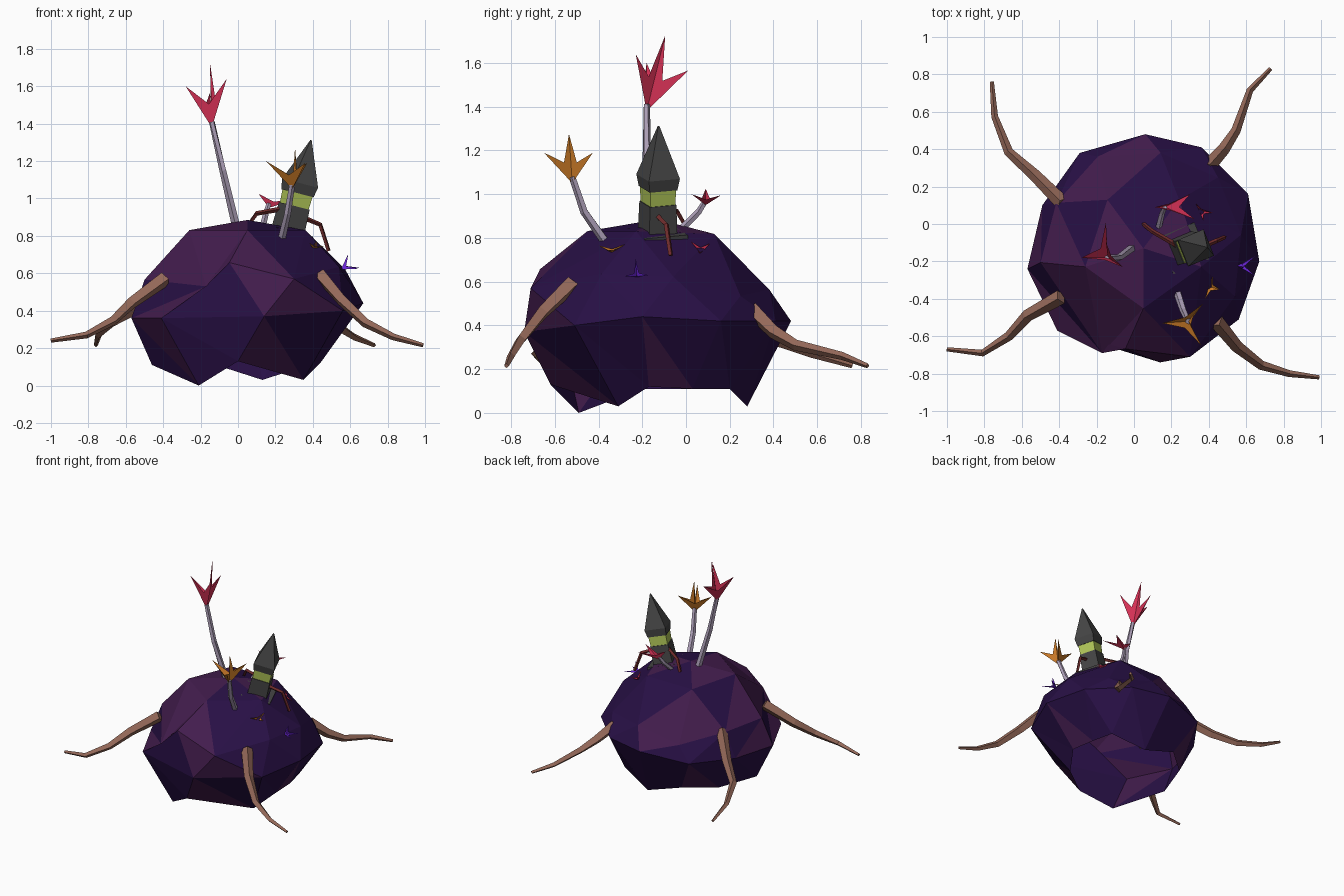
import bpy, bmesh, random
from math import pi, sin, cos, radians, degrees, atan2
from mathutils import Vector, Matrix

if "Cube" in bpy.data.objects:
    bpy.data.objects.remove(bpy.data.objects["Cube"])

random.seed(11)


def mat(name, r, g, b):
    m = bpy.data.materials.new(name)
    m.diffuse_color = (r, g, b, 1)
    m.use_nodes = True
    m.node_tree.nodes["Principled BSDF"].inputs["Base Color"].default_value = m.diffuse_color
    return m


INDIGO = mat("indigo", 0.021, 0.005, 0.060)
PLUM = mat("plum", 0.056, 0.012, 0.075)
BARK = mat("bark", 0.30, 0.14, 0.10)
STEM = mat("pale_stem", 0.42, 0.35, 0.48)
RED = mat("red_petal", 0.65, 0.03, 0.09)
ORANGE = mat("orange_petal", 0.58, 0.19, 0.02)
VIOLET = mat("violet_petal", 0.16, 0.02, 0.75)
STONE = mat("dark_stone", 0.06, 0.06, 0.06)
LIME = mat("lime_band", 0.45, 0.58, 0.10)
MAROON = mat("maroon_twig", 0.16, 0.025, 0.025)


def finish(name, bm, *mats):
    me = bpy.data.meshes.new(name)
    bm.to_mesh(me)
    bm.free()
    ob = bpy.data.objects.new(name, me)
    bpy.context.collection.objects.link(ob)
    for m in mats:
        me.materials.append(m)
    return ob


def tube(name, pts, r0, r1, material, sides=4):
    """Tapered faceted tube along a path."""
    pts = [Vector(p) for p in pts]
    bm = bmesh.new()
    rings = []
    n = len(pts) - 1
    for i, p in enumerate(pts):
        d = (pts[min(i + 1, n)] - pts[max(i - 1, 0)]).normalized()
        u = d.cross(Vector((0, 0, 1)))
        u = u.normalized() if u.length > 0.05 else Vector((1, 0, 0))
        w = u.cross(d)
        r = r0 + (r1 - r0) * i / n
        rings.append([bm.verts.new(p + r * (u * cos(a) + w * sin(a)))
                      for a in (2 * pi * k / sides for k in range(sides))])
    for a, b in zip(rings, rings[1:]):
        for k in range(sides):
            j = (k + 1) % sides
            bm.faces.new((a[k], a[j], b[j], b[k]))
    bm.faces.new(rings[0])
    bm.faces.new(rings[-1])
    bmesh.ops.recalc_face_normals(bm, faces=bm.faces)
    return finish(name, bm, material)


def flower(name, base, tips, material, depth=0.52):
    """Star-shaped cup: pointed petals joined by low valleys."""
    bm = bmesh.new()
    base = Vector(base)
    tips = [Vector(t) for t in tips]
    n = len(tips)
    b = bm.verts.new(base)
    tv = [bm.verts.new(t) for t in tips]
    vv = [bm.verts.new(base.lerp((tips[i] + tips[(i + 1) % n]) / 2, depth))
          for i in range(n)]
    for i in range(n):
        bm.faces.new((b, vv[i - 1], tv[i]))
        bm.faces.new((b, tv[i], vv[i]))
    bmesh.ops.recalc_face_normals(bm, faces=bm.faces)
    return finish(name, bm, material)


# Body: faceted shell, widest ring and jagged open rim set by hand
widest = [(.67, -.20, .44), (.61, .16, .42), (.36, .41, .42), (.06, .48, .42), (-.29, .38, .38),
          (-.49, .10, .37), (-.57, -.24, .36), (-.41, -.57, .36), (.14, -.74, .37), (.56, -.51, .40)]
rim = [(.42, .03, .11), (.38, .20, .11), (.13, .28, .03), (-.15, .27, .12), (-.35, .10, .11),
       (-.46, -.20, .11), (-.21, -.49, .0), (0, -.62, .13), (.35, -.31, .03), (.44, -.17, .12)]
bm = bmesh.new()
bmesh.ops.create_icosphere(bm, subdivisions=2, radius=1,
                           matrix=Matrix.Rotation(radians(-18), 4, 'Z'))
bmesh.ops.delete(bm, geom=[v for v in bm.verts if v.co.z < -0.6], context='VERTS')
for v in bm.verts:
    c = v.co.copy()
    angle = degrees(atan2(c.y, c.x)) % 360
    if c.z < -0.3:
        v.co = rim[round((angle - 18) / 36) % 10]
    elif c.z < 0.1:
        v.co = widest[round(angle / 36) % 10]
    else:
        slot = round((angle - 18) / 36) % 10
        z = 0.37 + 0.53 * c.z
        if c.z < 0.7:
            z -= 0.08 * max(-c.x, 0) + 0.10 * max(c.y, -0.5)
            c = Matrix.Rotation(radians(-10), 3, 'Z') @ c
        elif c.z < 0.95:
            z -= 0.03 * max(c.y, 0) - 0.01
        v.co = (0.05 + 0.62 * c.x, -0.13 + 0.61 * c.y, min(z, 0.885))
        if 0.5 < c.z < 0.7 and slot == 6:
            v.co = (-.17, -.69, .53)
        if 0.5 < c.z < 0.7 and slot == 8:
            v.co = (.30, -.71, .57)
for f in bm.faces:
    f.material_index = int(random.random() < 0.35)
finish("body_shell", bm, INDIGO, PLUM)

# Four sprawling roots
roots = {
    "front_right_root": [(.44, -.52, .59), (.55, -.655, .46), (.68, -.755, .335), (.83, -.80, .26), (.99, -.82, .215)],
    "front_left_root": [(-.39, -.39, .57), (-.57, -.49, .44), (-.67, -.60, .345), (-.81, -.69, .27), (-1, -.67, .24)],
    "back_left_root": [(-.38, .11, .56), (-.53, .26, .42), (-.67, .385, .34), (-.745, .575, .27), (-.76, .76, .215)],
    "back_right_root": [(.39, .30, .47), (.48, .40, .37), (.545, .50, .31), (.62, .715, .26), (.73, .83, .215)],
}
for name, path in roots.items():
    tube(name, path, 0.040, 0.011, BARK)

# Leaning stone obelisk: base pad, base, band, pointed head
foot, axis = Vector((.26, -.13, .80)), Vector((.13, .005, .51)).normalized()
turn = axis.to_track_quat('Z', 'Y')


def block(name, stations, material):
    bm = bmesh.new()
    rings = []
    for d, r in stations:
        rings.append([bm.verts.new(foot + axis * d + turn @ Vector(
            (r * cos(a), r * sin(a), 0))) for a in (radians(65 + 90 * k) for k in range(4))])
    for a, b in zip(rings, rings[1:]):
        for k in range(4):
            j = (k + 1) % 4
            bm.faces.new((a[k], a[j], b[j], b[k]))
    bm.faces.new(rings[0][::-1])
    bm.faces.new(rings[-1])
    return finish(name, bm, material)


block("obelisk_pad", [(0.01, .15), (.03, .15)], STONE)
block("obelisk_base", [(0.02, .098), (.165, .092)], STONE)
block("obelisk_band", [(.165, .086), (.235, .090)], LIME)
block("obelisk_head", [(.235, .096), (.29, .108), (.528, .004)], STONE)

# Twigs gripping the obelisk
tube("left_twig", [(.24, -.12, .945), (.10, -.04, .92), (.05, 0, .85)], .014, .011, MAROON)
tube("right_twig", [(.32, -.14, .91), (.44, -.09, .86), (.485, -.07, .72)], .014, .011, MAROON)

# Stemmed flowers
tube("tall_stem", [(-.01, -.13, .85), (-.08, -.18, 1.15), (-.14, -.18, 1.41)], .023, .016, STEM, 5)
flower("tall_red_flower", (-.14, -.18, 1.38),
       [(-.15, .01, 1.565), (-.28, -.18, 1.60), (-.06, -.23, 1.64), (-.15, -.095, 1.725)], RED)
tube("middle_stem", [(.23, -.36, .77), (.265, -.465, .92), (.29, -.52, 1.08)], .022, .016, STEM, 5)
flower("orange_flower", (.29, -.52, 1.05),
       [(.37, -.425, 1.19), (.15, -.53, 1.20), (.36, -.65, 1.19), (.305, -.535, 1.275)], ORANGE)
tube("short_stem", [(.13, -.02, .84), (.15, .06, .92), (.165, .09, .97)], .018, .013, STEM, 5)
flower("small_red_flower", (.165, .09, .95),
       [(.325, .025, 1.0), (.30, .16, .995), (.11, .09, 1.025)], RED)

# Buds sitting directly on the shell
flower("red_bud", (.35, .07, .73), [(.33, .11, .775), (.42, .06, .73), (.37, .02, .785)], RED)
flower("orange_bud", (.40, -.335, .73), [(.38, -.40, .765), (.46, -.35, .745), (.42, -.28, .77)], ORANGE)
flower("violet_bud", (.55, -.225, .62), [(.59, -.23, .705), (.65, -.28, .625), (.65, -.17, .63)], VIOLET, 0.4)
